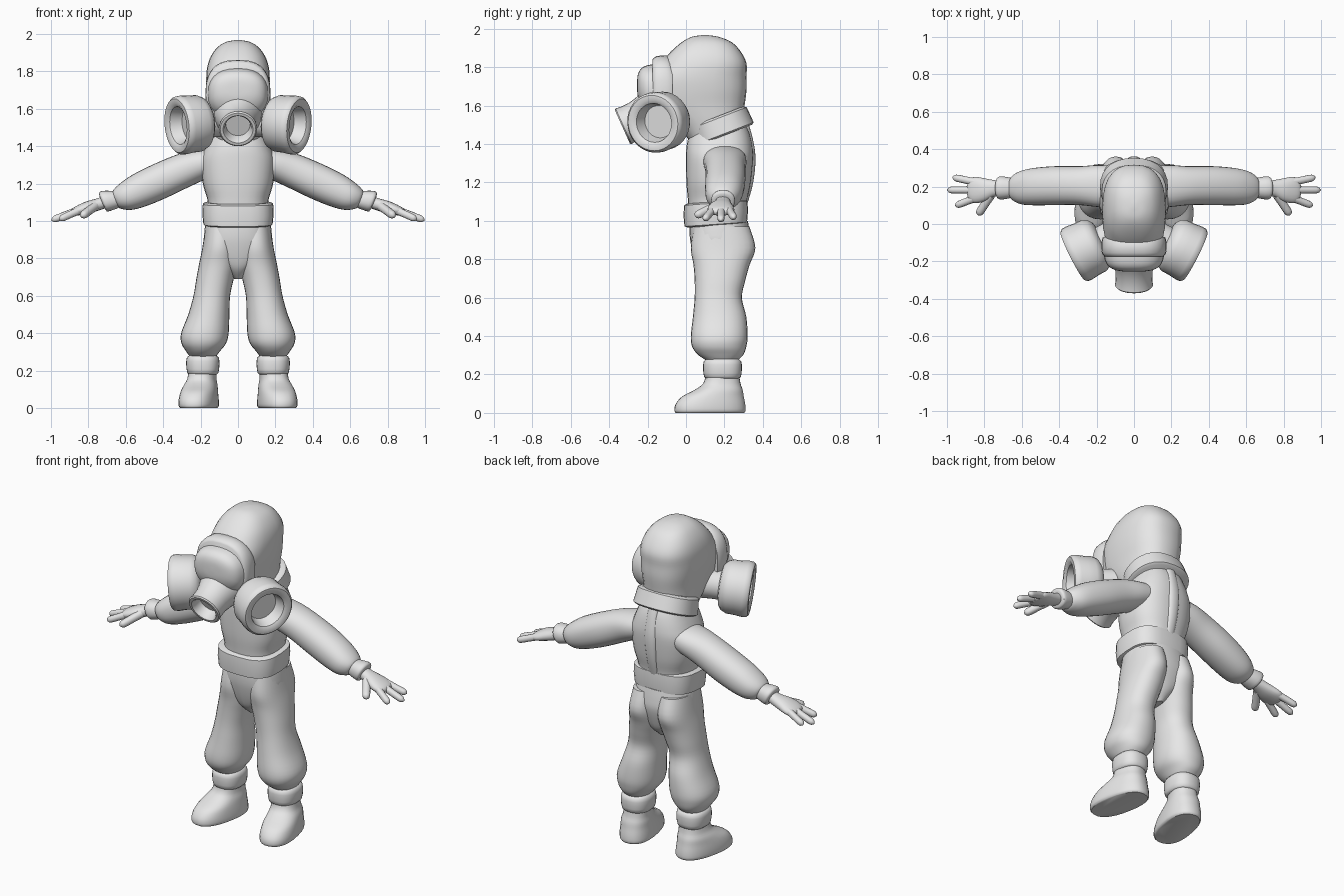
import bpy, bmesh, math
from mathutils import Vector

X, Y, Z = Vector((1, 0, 0)), Vector((0, 1, 0)), Vector((0, 0, 1))
grey = bpy.data.materials.new("plain grey")
grey.diffuse_color = (0.8, 0.8, 0.8, 1)


def spline(rings, steps):
    """Catmull-Rom interpolation of ring parameters."""
    out = []
    for i in range(len(rings) - 1):
        p0, p1 = rings[max(i - 1, 0)], rings[i]
        p2, p3 = rings[i + 1], rings[min(i + 2, len(rings) - 1)]
        for k in range(steps):
            t = k / steps
            out.append([b + 0.5 * t * (c - a + t * (2 * a - 5 * b + 4 * c - d
                        + t * (3 * (b - c) + d - a)))
                        for a, b, c, d in zip(p0, p1, p2, p3)])
    return out + [list(rings[-1])]


def loft(name, rings, u=X, v=Y, steps=4, e=2.2, n=28, side=1):
    """Skin superellipse rings (x, y, z, radius_u, radius_v)."""
    bm = bmesh.new()
    loops = []
    for x, y, z, ru, rv in spline(rings, steps):
        loop = []
        for k in range(n):
            a = 2 * math.pi * k / n
            c, s = math.cos(a), math.sin(a)
            p = (Vector((x, y, z))
                 + u * math.copysign(abs(c) ** (2 / e), c) * max(ru, 0.002)
                 + v * math.copysign(abs(s) ** (2 / e), s) * max(rv, 0.002))
            loop.append(bm.verts.new((p.x * side, p.y, p.z)))
        loops.append(loop)
    for a, b in zip(loops, loops[1:]):
        for k in range(n):
            bm.faces.new((a[k], a[(k + 1) % n], b[(k + 1) % n], b[k]))
    bm.faces.new(loops[0])
    bm.faces.new(loops[-1])
    bmesh.ops.recalc_face_normals(bm, faces=bm.faces)
    me = bpy.data.meshes.new(name)
    bm.to_mesh(me)
    bm.free()
    me.materials.append(grey)
    for f in me.polygons:
        f.use_smooth = True
    me.set_sharp_from_angle(angle=math.radians(42))
    ob = bpy.data.objects.new(name, me)
    bpy.context.collection.objects.link(ob)


def spin(name, base, axis, profile, side=1):
    """Revolve (distance, radius) pairs about an axis."""
    w = Vector(axis).normalized()
    u = w.cross(Z).normalized()
    v = u.cross(w)
    rings = [(*(Vector(base) + w * t), r, r) for t, r in profile]
    loft(name, rings, u, v, steps=1, e=2, n=32, side=side)


# Head and hood
loft("head", [(0, .14, 1.40, .12, .11), (0, .12, 1.50, .14, .17),
              (0, .065, 1.60, .153, .24), (0, .06, 1.68, .165, .255),
              (0, .065, 1.75, .17, .25), (0, .092, 1.82, .165, .223),
              (0, .103, 1.88, .145, .183), (0, .108, 1.93, .108, .13),
              (0, .10, 1.958, .06, .07), (0, .10, 1.967, .01, .012)], e=2.5)

# Face mask with strap rim and visor bulge
loft("mask_rim", [(0, -.07, 1.67, .166, .165), (0, -.10, 1.67, .174, .19),
                  (0, -.155, 1.675, .172, .182), (0, -.175, 1.675, .155, .165)],
     X, Z, steps=2, e=2.6)
loft("visor", [(0, -.12, 1.675, .165, .145), (0, -.175, 1.68, .16, .135),
               (0, -.215, 1.69, .145, .115), (0, -.24, 1.70, .115, .085),
               (0, -.252, 1.705, .07, .05), (0, -.255, 1.705, .01, .01)],
     X, Z, e=2.4)
spin("snout", (0, -.12, 1.585), (0, -.91, -.41),
     [(0, .14), (.06, .125), (.11, .108), (.15, .099), (.20, .098), (.225, .102),
      (.232, .095), (.232, .08), (.215, .07), (.17, .065), (.17, .003)])

# Trunk
loft("torso", [(0, .165, 1.04, .165, .15), (0, .165, 1.11, .163, .155),
               (0, .17, 1.20, .188, .168), (0, .175, 1.32, .198, .175),
               (0, .175, 1.39, .178, .172), (0, .175, 1.46, .15, .155),
               (0, .17, 1.52, .13, .13)], e=2.5)
loft("back_seam", [(0, .30, 1.09, .03, .02), (0, .325, 1.2, .035, .025),
                   (0, .335, 1.33, .04, .027), (0, .32, 1.44, .035, .025),
                   (0, .30, 1.52, .03, .02)])
tilt = Vector((0, .93, .36))
loft("collar", [(0, .20, 1.445, .168, .155), (0, .197, 1.453, .182, .167),
                (0, .17, 1.535, .172, .157), (0, .166, 1.545, .155, .14)],
     X, tilt, steps=1, e=2.3)
loft("belt", [(0, .155, .975, .165, .145), (0, .155, .982, .185, .163),
              (0, .155, 1.04, .191, .168), (0, .155, 1.092, .188, .165),
              (0, .155, 1.10, .165, .148)],
     X, Vector((0, 1, .07)), steps=1, e=2.9)
loft("pelvis", [(0, .18, .69, .02, .06), (0, .18, .74, .07, .11),
                (0, .18, .80, .14, .135), (0, .18, .88, .18, .155),
                (0, .175, .94, .18, .157), (0, .17, 1.0, .172, .152)], e=2.4)

hand_v = Vector((.35, 0, .94))
arm_v = Vector((.39, 0, .92))
for side, tag in ((1, "right"), (-1, "left")):
    # Trouser leg, ankle cuff and boot
    loft("leg_" + tag,
         [(.09, .185, .97, .085, .145), (.097, .193, .86, .093, .168),
          (.106, .185, .77, .102, .146), (.123, .177, .69, .10, .132),
          (.14, .168, .60, .098, .123), (.156, .175, .50, .11, .139),
          (.177, .173, .40, .127, .148), (.183, .173, .345, .119, .141),
          (.187, .18, .305, .092, .12), (.188, .187, .275, .07, .085)],
         side=side)
    loft("ankle_cuff_" + tag,
         [(.188, .19, .178, .07, .08), (.188, .19, .188, .083, .096),
          (.188, .19, .23, .089, .101), (.188, .19, .268, .086, .098),
          (.188, .19, .282, .07, .08)], steps=2, e=2.4, side=side)
    a = .2
    bu, bv = Vector((math.cos(a), math.sin(a), 0)), Vector((math.sin(a), -math.cos(a), 0))
    loft("boot_" + tag,
         [(.21, .125, 0, .09, .18), (.21, .125, .012, .099, .187),
          (.21, .127, .045, .099, .183), (.207, .14, .085, .094, .162),
          (.20, .17, .12, .087, .125), (.193, .187, .155, .076, .096),
          (.188, .19, .21, .072, .085)], bu, bv, steps=3, e=2.4, side=side)

    # Sleeve and wrist cuff
    loft("arm_" + tag,
         [(.09, .20, 1.33, .11, .07), (.19, .203, 1.305, .112, .083),
          (.29, .205, 1.27, .104, .092), (.42, .205, 1.212, .104, .096),
          (.53, .20, 1.162, .100, .091), (.60, .195, 1.13, .09, .077),
          (.645, .193, 1.115, .066, .055), (.66, .193, 1.11, .04, .035)],
         Y, arm_v, side=side)
    loft("wrist_cuff_" + tag,
         [(.635, .193, 1.12, .048, .042), (.66, .193, 1.115, .054, .05),
          (.705, .193, 1.107, .062, .058), (.722, .193, 1.10, .058, .053),
          (.726, .193, 1.098, .04, .036)], Y, arm_v, steps=2, side=side)

    # Hand with three fingers and a thumb
    loft("palm_" + tag,
         [(.70, .192, 1.105, .036, .032), (.75, .19, 1.088, .045, .032),
          (.80, .182, 1.073, .062, .033), (.85, .182, 1.057, .07, .027),
          (.88, .182, 1.046, .055, .02), (.892, .182, 1.041, .02, .008)],
         Y, hand_v, n=20, side=side)
    fingers = (("outer_finger", (.84, .222, 1.062), (.97, .25, 1.015), .021),
               ("middle_finger", (.85, .182, 1.058), (.998, .182, 1.003), .021),
               ("front_finger", (.84, .142, 1.06), (.955, .097, 1.008), .021),
               ("thumb", (.765, .155, 1.078), (.835, .048, 1.025), .024))
    for name, p, q, r in fingers:
        p, q = Vector(p), Vector(q)
        d = (q - p).normalized()
        u = d.cross(Z).normalized()
        loft(name + "_" + tag,
             [(*p.lerp(q, t), r * k, r * k) for t, k in
              ((0, 1), (.45, .92), (.8, .9), (.93, .68), (1, .1))],
             u, u.cross(d), steps=2, n=12, side=side)

    # Side filter canister with recessed opening, and its neck
    axis = (.89, -.45, -.1)
    spin("filter_" + tag, (.185, -.10, 1.525), axis,
         [(-.02, .08), (-.012, .115), (.005, .138), (.035, .152), (.08, .153),
          (.125, .158), (.148, .156), (.16, .145), (.162, .12), (.15, .102),
          (.11, .092), (.085, .085), (.085, .003)], side=side)
    spin("filter_neck_" + tag, (.06, -.04, 1.54), axis,
         [(0, .09), (.08, .085), (.15, .085)], side=side)
